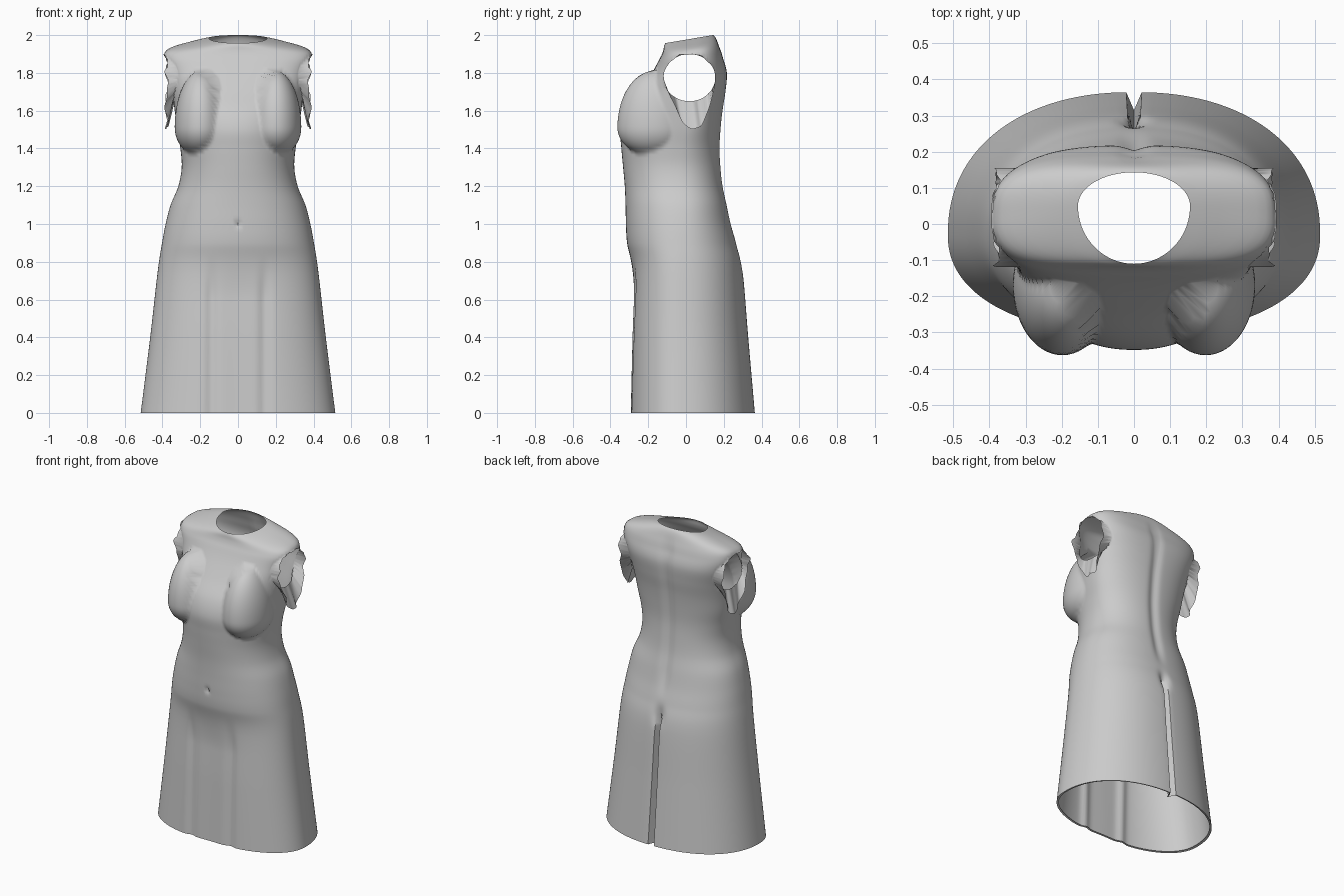
import bpy, bmesh, math

if "Cube" in bpy.data.objects:
    bpy.data.objects.remove(bpy.data.objects["Cube"])

N = 208
# cross-sections: height, half width, front y, back y, y of widest point, roundness
ROWS = [
    (0.00, .515, -.307, .365, -.03, 2.2),
    (0.40, .465, -.298, .330, -.03, 2.2),
    (0.75, .425, -.288, .300, -.03, 2.2),
    (0.90, .402, -.312, .265, -.03, 2.2),
    (1.00, .383, -.318, .238, -.03, 2.2),
    (1.10, .357, -.320, .217, -.03, 2.2),
    (1.20, .316, -.324, .196, -.04, 2.2),
    (1.30, .298, -.333, .185, -.04, 2.2),
    (1.40, .305, -.342, .180, -.03, 2.2),
    (1.50, .322, -.347, .185, -.01, 2.2),
    (1.60, .335, -.315, .195, .00, 2.3),
    (1.70, .350, -.245, .210, .01, 2.5),
    (1.80, .372, -.180, .217, .02, 2.8),
    (1.88, .392, -.138, .195, .02, 3.0),
    (1.925, .365, -.122, .175, .03, 2.8),
    (1.96, .235, -.116, .158, .04, 2.3),
    (1.976, .155, -.110, .143, .05, 2.0),
]


def catmull(a, b, c, d, t):
    return tuple(.5 * (2*q + (r-p)*t + (2*p-5*q+4*r-s)*t*t + (3*q-p-3*r+s)*t**3)
                 for p, q, r, s in zip(a, b, c, d))


def clamp(v):
    return max(0.0, min(1.0, v))


def smooth(a, b, v):
    t = clamp((v - a) / (b - a))
    return t * t * (3 - 2 * t)


def gauss(v, s):
    return math.exp(-(v / s) ** 2)


def bust(x, y, z):
    """Push a point outward along its ray to the bust ellipsoid."""
    rz = .30 if z > 1.51 else .15
    k = 1 - ((z - 1.51) / rz) ** 2
    if k <= 0 or y > -.03:
        return x, y
    oy, cx, cy = -.06, .198, -.17
    s = math.sqrt(k)
    rx, ry = .137 * s, .193 * s
    dx, dy = abs(x), y - oy
    # far intersection of the ray (0,oy)+t*(dx,dy) with the slice
    a = (dx/rx)**2 + (dy/ry)**2
    ex, ey = -cx, oy - cy
    b = dx*ex/rx**2 + dy*ey/ry**2
    c = (ex/rx)**2 + (ey/ry)**2 - 1
    disc = b*b - a*c
    if disc <= 0:
        return x, y
    t = (-b + math.sqrt(disc)) / a
    if t <= 1:
        return x, y
    return x * t, oy + dy * t


def point(row, i):
    z, w, yf, yb, yc, n = row
    a = 2 * math.pi * i / N
    s, c = math.sin(a), math.cos(a)
    x = w * math.copysign(abs(s) ** (2/n), s)
    d = (yb - yc) if c > 0 else (yc - yf)
    y = yc + d * math.copysign(abs(c) ** (2/n), c)
    if c < 0:
        x, y = bust(x, y, z)
        # skirt folds and recessed centre panel, navel
        y += (1 - smooth(.6, .85, z)) * (.016*gauss(x, .16)
             + .014*gauss(abs(x) - .14, .028))
        y += .02 * gauss(x, .009) * gauss(z - 1.0, .015)
    else:
        # spine groove and back seam of the skirt
        y -= .014 * gauss(x, .03) * smooth(.9, 1.1, z) * (1 - smooth(1.85, 1.95, z))
        y -= .05 * gauss(x, .010) * (1 - smooth(.76, .84, z))
        y -= .025 * gauss(x, .03) * gauss(z - .82, .05)
    tilt = .17 * clamp((z - 1.87) / .1)
    return x, y, max(0, z + tilt * y)


# body shell
bm = bmesh.new()
rows = []
for k in range(len(ROWS) - 1):
    p = [ROWS[max(0, min(len(ROWS) - 1, k + o))] for o in (-1, 0, 1, 2)]
    m = max(4, round((p[2][0] - p[1][0]) / .016))
    rows += [catmull(*p, j / m) for j in range(m)]
rows.append(ROWS[-1])
rings = [[bm.verts.new(point(r, i)) for i in range(N)] for r in rows]
# turned-in hem
hem = [bm.verts.new((v.co.x * .97, v.co.y * .97, .004)) for v in rings[0]]
rings.insert(0, hem)
for lo, hi in zip(rings, rings[1:]):
    for i in range(N):
        j = (i + 1) % N
        bm.faces.new((lo[i], lo[j], hi[j], hi[i]))

# armholes
AY, AZ, RY, RZ = .018, 1.775, .137, .125


def in_hole(co):
    return abs(co.x) > .2 and ((co.y-AY)/RY)**2 + ((co.z-AZ)/RZ)**2 < 1


bmesh.ops.delete(bm, geom=[f for f in bm.faces if in_hole(f.calc_center_median())],
                 context='FACES')
edges = [e for e in bm.edges if e.is_boundary and
         all(abs(v.co.x) > .2 and 1.5 < v.co.z < 1.94 for v in e.verts)]
for v in {v for e in edges for v in e.verts}:
    u, t = (v.co.y - AY) / RY, (v.co.z - AZ) / RZ
    r = math.hypot(u, t)
    v.co.y, v.co.z = AY + RY * u / r, AZ + RZ * t / r

# short ragged sleeve stubs drooping under the arms
out = bmesh.ops.extrude_edge_only(bm, edges=edges)
for v in [g for g in out['geom'] if isinstance(g, bmesh.types.BMVert)]:
    a = math.atan2(v.co.z - AZ, v.co.y - AY)
    low = clamp((AZ - v.co.z) / RZ)
    side = math.copysign(1, v.co.x)
    rag = .008 * math.sin(7 * a) + .005 * math.sin(13 * a + 1)
    v.co.x = side * max(abs(v.co.x) + .004, .378 + rag)
    v.co.y = v.co.y + .022 * low - (v.co.y - AY) * .12 * low
    v.co.z += -.15 * low ** 2 + rag * .5

bmesh.ops.recalc_face_normals(bm, faces=bm.faces)
mesh = bpy.data.meshes.new("dress")
bm.to_mesh(mesh)
bm.free()
dress = bpy.data.objects.new("dress", mesh)
bpy.context.collection.objects.link(dress)

mat = bpy.data.materials.new("light grey cloth")
mat.diffuse_color = (.6, .6, .6, 1)
mat.use_nodes = True
mat.node_tree.nodes["Principled BSDF"].inputs["Base Color"].default_value = mat.diffuse_color
mesh.materials.append(mat)

bpy.context.view_layer.objects.active = dress
dress.select_set(True)
bpy.ops.object.shade_smooth_by_angle(angle=math.radians(50))
